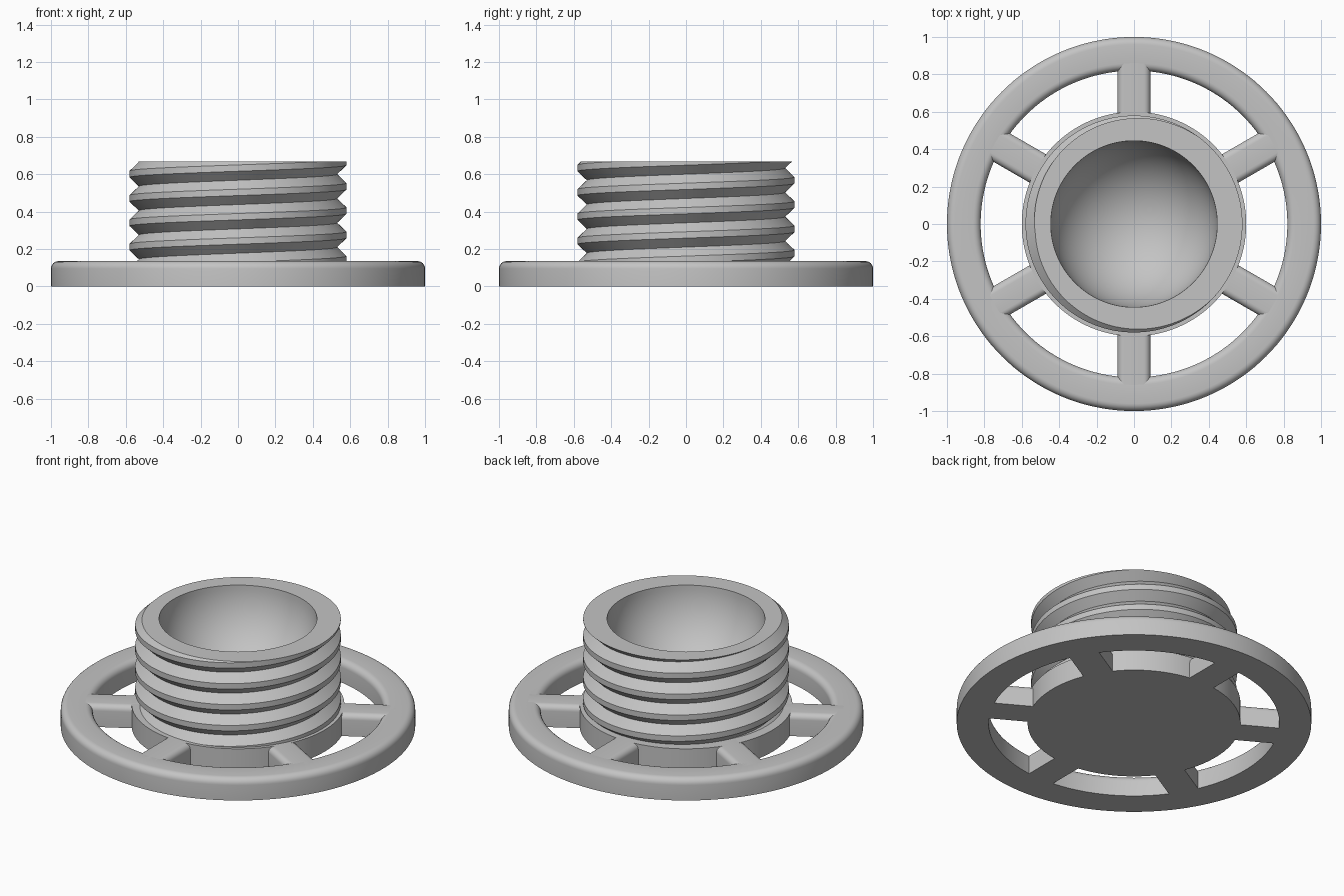
import bpy
import bmesh
from math import pi, sin, cos, floor
from mathutils import Matrix, Vector

if "Cube" in bpy.data.objects:
    bpy.data.objects.remove(bpy.data.objects["Cube"], do_unlink=True)

STEPS = 144
BASE_H, TOP = 0.135, 0.667
ROUND = 0.04
CREST, ROOT, PITCH, FLANK = 0.58, 0.53, 0.13, 0.048
GROOVE_START = 0.08
BOWL_R = 0.445

grey = bpy.data.materials.new("plain grey")
grey.use_nodes = True
colour = (0.55, 0.55, 0.55, 1)
grey.diffuse_color = colour
grey.node_tree.nodes["Principled BSDF"].inputs["Base Color"].default_value = colour


def finish(bm, name):
    bmesh.ops.remove_doubles(bm, verts=bm.verts, dist=0.0001)
    bmesh.ops.recalc_face_normals(bm, faces=bm.faces)
    mesh = bpy.data.meshes.new(name)
    bm.to_mesh(mesh)
    bm.free()
    mesh.materials.append(grey)
    obj = bpy.data.objects.new(name, mesh)
    bpy.context.collection.objects.link(obj)
    bpy.ops.object.select_all(action="DESELECT")
    obj.select_set(True)
    bpy.context.view_layer.objects.active = obj
    bpy.ops.object.shade_smooth_by_angle(angle=pi / 6)
    return obj


def revolve(name, profile_at, closed=False):
    """Turn an (r, z) profile, which may change with the turn, around z."""
    bm = bmesh.new()
    columns = []
    for i in range(STEPS + 1):
        turn = i / STEPS
        a = 2 * pi * turn
        columns.append([bm.verts.new((r * cos(a), r * sin(a), z))
                        for r, z in profile_at(turn)])
    for left, right in zip(columns, columns[1:]):
        for j in range(len(left) - (0 if closed else 1)):
            k = (j + 1) % len(left)
            bm.faces.new((left[j], right[j], right[k], left[k]))
    return finish(bm, name)


def rounded_section(low, high, radius, height):
    """Flat-bottomed section with both top corners rounded."""
    pts = [(low, 0), (high, 0)]
    for centre, start in ((high - radius, 0), (low + radius, pi / 2)):
        for i in range(7):
            a = start + i * pi / 12
            pts.append((centre + radius * cos(a), height - radius + radius * sin(a)))
    return pts


# Hub, helical thread and round bowl, as one continuous surface
def thread_radius(z, turn):
    phase = (z - GROOVE_START) / PITCH - turn
    distance = abs(phase - floor(phase + 0.5)) * PITCH
    return ROOT + (CREST - ROOT) * min(1, distance / FLANK)


def body_profile(turn):
    pts = [(0, 0), (0.6, 0), (0.6, BASE_H)]
    for k in range(-1, 6):
        groove = GROOVE_START + PITCH * (k + turn)
        for offset in (-FLANK, 0, FLANK):
            z = min(max(groove + offset, BASE_H), TOP)
            pts.append((thread_radius(z, turn), z))
    for i in range(25):
        a = i * pi / 48
        pts.append((BOWL_R * cos(a), TOP - BOWL_R * sin(a)))
    return pts


revolve("threaded_cup", body_profile)

# Outer wheel rim
rim = rounded_section(0.82, 1.0, ROUND, BASE_H)
revolve("wheel_rim", lambda turn: rim, closed=True)

# Six spokes from the hub into the rim
for n in range(6):
    bm = bmesh.new()
    section = rounded_section(-0.0875, 0.0875, 0.035, BASE_H)
    face = bm.faces.new([bm.verts.new((0.55, y, z)) for y, z in section])
    out = bmesh.ops.extrude_face_region(bm, geom=[face])
    ends = [v for v in out["geom"] if isinstance(v, bmesh.types.BMVert)]
    bmesh.ops.translate(bm, verts=ends, vec=Vector((0.34, 0, 0)))
    turn = Matrix.Rotation(pi / 6 + n * pi / 3, 3, "Z")
    bmesh.ops.rotate(bm, verts=bm.verts, matrix=turn)
    finish(bm, f"spoke_{n + 1}")
